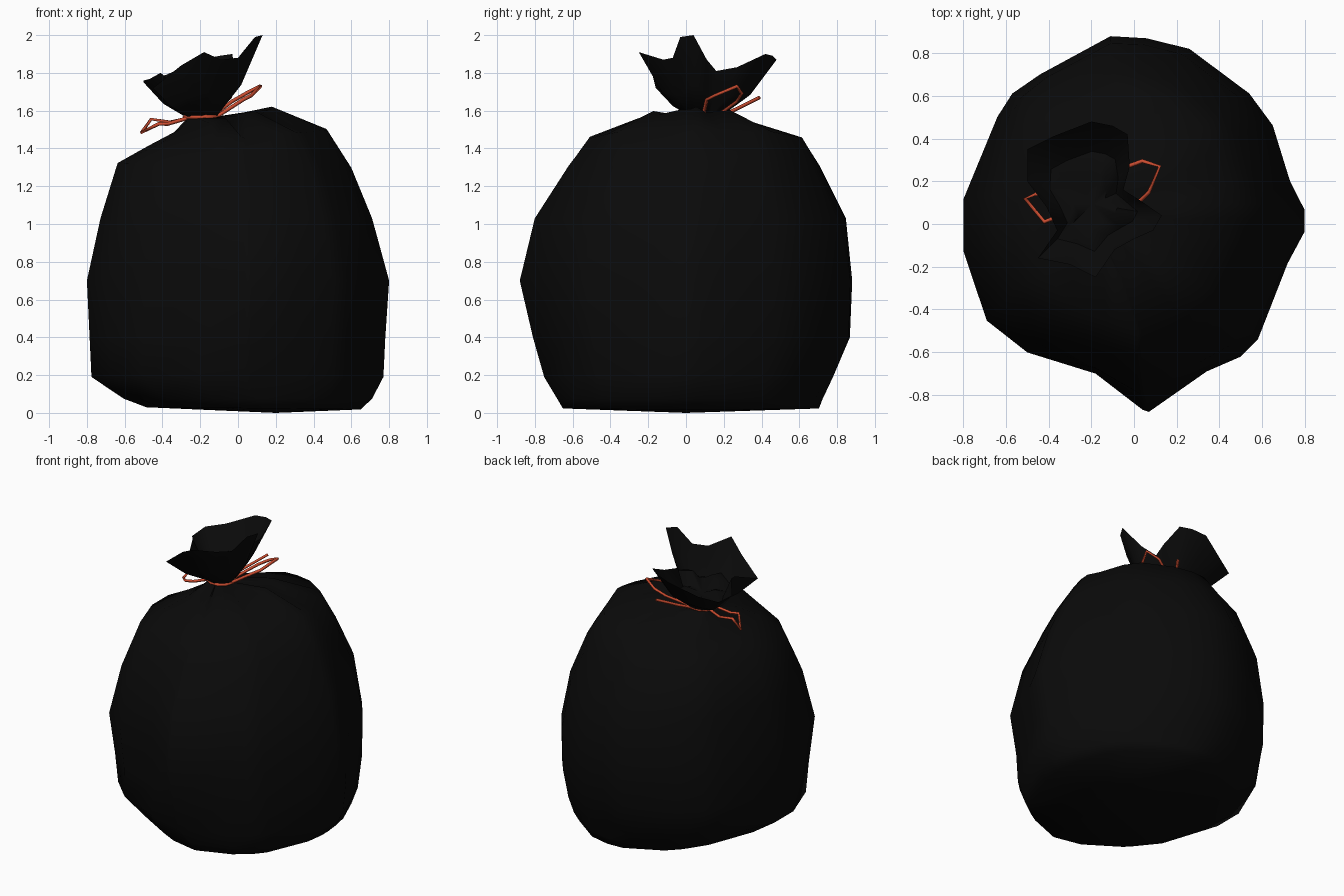
import bpy, bmesh, math

if "Cube" in bpy.data.objects:
    bpy.data.objects.remove(bpy.data.objects["Cube"])


def material(name, col):
    m = bpy.data.materials.new(name)
    m.diffuse_color = (*col, 1)
    m.use_nodes = True
    m.node_tree.nodes["Principled BSDF"].inputs["Base Color"].default_value = m.diffuse_color
    return m


black = material("black_plastic", (0.003, 0.003, 0.003))
red = material("red_tie", (0.62, 0.075, 0.03))


def loft(name, rings, mat, cap, angle):
    bm = bmesh.new()
    vr = [[bm.verts.new(p) for p in r] for r in rings]
    n = len(vr[0])
    for a, b in zip(vr, vr[1:]):
        for i in range(n):
            j = (i + 1) % n
            bm.faces.new((a[i], a[j], b[j], b[i]))
    c = bm.verts.new(cap)
    for i in range(n):
        bm.faces.new((c, vr[0][(i + 1) % n], vr[0][i]))
    bmesh.ops.recalc_face_normals(bm, faces=bm.faces)
    me = bpy.data.meshes.new(name)
    bm.to_mesh(me)
    bm.free()
    ob = bpy.data.objects.new(name, me)
    bpy.context.collection.objects.link(ob)
    me.materials.append(mat)
    bpy.ops.object.select_all(action='DESELECT')
    ob.select_set(True)
    bpy.context.view_layer.objects.active = ob
    bpy.ops.object.shade_smooth_by_angle(angle=math.radians(angle))
    return ob


# Bag body: one lumpy outline, fitted to a box at each height
outline = [(.80, -.03), (.80, .07), (.73, .21), (.65, .47), (.54, .62), (.26, .83),
           (.06, .88), (-.11, .89), (-.44, .71), (-.57, .62), (-.64, .51), (-.80, .12),
           (-.80, -.12), (-.69, -.45), (-.50, -.60), (-.18, -.70), (.04, -.87),
           (.07, -.88), (.34, -.69), (.50, -.62), (.58, -.54), (.72, -.18)]
# x min, x max, y min, y max, z, tilt along x, pleat depth, roundness
levels = [(-.49, .65, -.65, .71, .025, -.01, 0, .9),
          (-.61, .71, -.68, .73, .075, 0, 0, .9),
          (-.78, .77, -.75, .785, .19, 0, 0, .6),
          (-.787, .78, -.81, .87, .40, 0, 0, .2),
          (-.80, .80, -.88, .88, .70, 0, 0, 0),
          (-.73, .71, -.80, .85, 1.03, 0, 0, .3),
          (-.64, .60, -.62, .71, 1.31, -.02, 0, .5),
          (-.48, .47, -.51, .62, 1.455, .09, .006, .6),
          (-.34, .18, -.25, .32, 1.565, .24, .015, .5)]


def fitted(x0, x1, y0, y1, z, tilt, pleat, rnd):
    pts = []
    for i, (u, v) in enumerate(outline):
        a = math.atan2(v / .885, u / .8)
        u += (.8 * math.cos(a) - u) * rnd
        v += (.885 * math.sin(a) - v) * rnd
        x = x0 + (x1 - x0) * (u + .8) / 1.6
        y = y0 + (y1 - y0) * (v + .88) / 1.77
        pts.append((x, y, z + tilt * x + pleat * math.sin(i * 2.1)))
    return pts


neck = fitted(-.27, -.12, .02, .17, 1.56, 0, 0, 1)
loft("bag_body", [fitted(*l) for l in levels] + [neck], black, (.2, 0, 0), 75)

# Gathered, flared mouth above the knot
rim = [(.13, .04, 2.0), (.03, .11, 1.87), (-.05, .16, 1.81), (-.02, .27, 1.83),
       (-.03, .42, 1.90), (-.10, .46, 1.89), (-.20, .48, 1.87), (-.38, .41, 1.79),
       (-.50, .35, 1.76), (-.50, .20, 1.75), (-.41, .08, 1.80), (-.36, -.03, 1.76),
       (-.45, -.16, 1.72), (-.30, -.19, 1.84), (-.18, -.25, 1.91), (-.09, -.12, 1.87),
       (0, -.07, 1.88), (.09, -.03, 1.99)]
throat = []
for p in rim:
    a = math.atan2(p[1] - .10, p[0] + .2)
    throat.append((-.195 + .075 * math.cos(a), .095 + .075 * math.sin(a), 1.56))
mid = [tuple(a + (b - a) * t for a, b, t in zip(q, p, (.55, .55, .40)))
       for q, p in zip(throat, rim)]
inner = [(-.195 + (x + .195) * .55, .095 + (y - .095) * .55, z + .03) for x, y, z in mid]
loft("bag_mouth", [throat, mid, rim], black, (-.195, .095, 1.56), 60)
# Crumpled film closing the inside of the mouth
loft("mouth_lining", [inner, mid], black, (-.195, .095, 1.65), 60)


# Tie: band round the neck and looped ends
def strand(name, pts, closed=False, r=.010):
    cu = bpy.data.curves.new(name, 'CURVE')
    cu.dimensions = '3D'
    cu.bevel_depth = r
    cu.bevel_resolution = 0
    cu.use_fill_caps = True
    s = cu.splines.new('POLY')
    s.points.add(len(pts) - 1)
    for q, p in zip(s.points, pts):
        q.co = (*p, 1)
    s.use_cyclic_u = closed
    cu.materials.append(red)
    ob = bpy.data.objects.new(name, cu)
    bpy.context.collection.objects.link(ob)


strand("tie_band", [(-.195 + .085 * math.cos(k * math.pi / 5),
                     .095 + .085 * math.sin(k * math.pi / 5), 1.567)
                    for k in range(10)], True, .014)
strand("tie_right_loop", [(-.11, .09, 1.57), (.03, .11, 1.66), (.07, .15, 1.68), (.12, .27, 1.73),
                          (.04, .295, 1.69), (-.03, .27, 1.65), (-.14, .16, 1.57)])
strand("tie_left_loop", [(-.27, .06, 1.56), (-.37, .03, 1.53), (-.42, .01, 1.53), (-.51, .12, 1.485),
                         (-.46, .14, 1.555), (-.36, .14, 1.54), (-.27, .12, 1.56)])
strand("tie_tail", [(-.17, .18, 1.57), (-.12, .27, 1.61), (-.04, .39, 1.67)])
